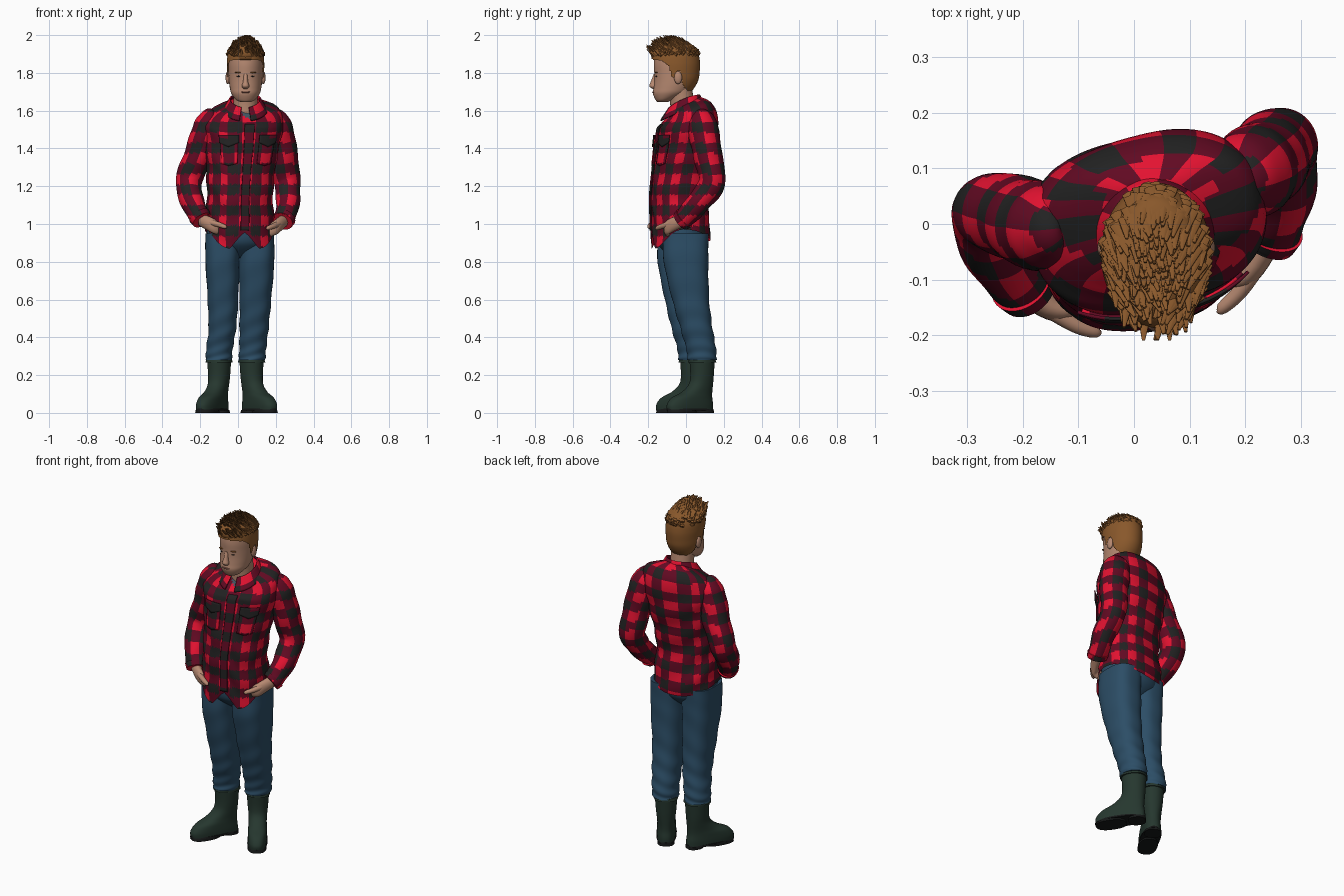
import bpy, bmesh, math, random
from mathutils import Vector, Matrix

if "Cube" in bpy.data.objects:
    bpy.data.objects.remove(bpy.data.objects["Cube"])
random.seed(4)
TAU = math.tau

def material(name, *rgb):
    m = bpy.data.materials.new(name)
    m.use_nodes = True
    m.diffuse_color = m.node_tree.nodes["Principled BSDF"].inputs["Base Color"].default_value = (*rgb, 1)
    return m

PLAID = [material("bright red", .77, .006, .03), material("dark red", .12, .003, .016),
         material("shirt black", .016, .016, .016), material("undershirt blue", .05, .09, .12)]
DENIM = material("denim blue", .025, .075, .133)
RUBBER, SOLE = material("boot green", .019, .038, .028), material("sole black", .008, .009, .009)
HAIR, SKIN = material("ginger hair", .25, .097, .024), material("skin", .47, .25, .165)
LIP = material("lip brown", .27, .11, .08)

def finish(name, bm, mats, thick=0):
    bmesh.ops.delete(bm, geom=[v for v in bm.verts if not v.link_faces], context='VERTS')
    bmesh.ops.recalc_face_normals(bm, faces=bm.faces)
    for f in bm.faces:
        f.smooth = True
    me = bpy.data.meshes.new(name)
    bm.to_mesh(me)
    bm.free()
    for m in mats:
        me.materials.append(m)
    me.set_sharp_from_angle(angle=math.radians(45))
    ob = bpy.data.objects.new(name, me)
    bpy.context.collection.objects.link(ob)
    if thick:
        mod = ob.modifiers.new("thickness", 'SOLIDIFY')
        mod.thickness, mod.offset = thick, 0
    return ob

def surface(name, f, nu, nv, mats, rule=lambda *_: 0, wrap=True, caps=(0, -1), thick=0):
    """Grid of f(u, v); rule(u, v, centre) picks a material, None leaves a gap."""
    bm = bmesh.new()
    cols = nu if wrap else nu + 1
    rows = [[bm.verts.new(f(i / nu, j / nv)) for i in range(cols)] for j in range(nv + 1)]
    for j in range(nv):
        for i in range(nu):
            k = (i + 1) % cols
            q = [rows[j][i], rows[j][k], rows[j + 1][k], rows[j + 1][i]]
            idx = rule((i + .5) / nu, (j + .5) / nv, sum((v.co for v in q), Vector()) / 4)
            if idx is not None:
                bm.faces.new(q).material_index = idx
    for end in caps if wrap else ():
        bm.faces.new(rows[end])
    return finish(name, bm, mats, thick)

def blend(keys, i, t):
    """Catmull-Rom between keys i and i+1."""
    p = [keys[max(0, min(len(keys) - 1, i + d))] for d in (-1, 0, 1, 2)]
    return [b + .5 * t * (c - a + t * (2*a - 5*b + 4*c - d + t * (3*(b - c) + d - a)))
            for a, b, c, d in zip(*p)]

def spline(keys, v):
    s = max(0, min(1, v)) * (len(keys) - 1)
    i = min(int(s), len(keys) - 2)
    return blend(keys, i, s - i)

def circle(a, p):
    """Unit circle point, squarer as p falls below one."""
    return [math.copysign(abs(w) ** p, w) for w in (math.sin(a), math.cos(a))]

def tube(name, keys, n, rows, mats, rule=lambda *_: 0, ref=None, wrinkle=0, square=1, caps=(0, -1)):
    """Loft through (x, y, z, rx, ry); rings lie flat, or across the path if ref is given."""
    def f(u, v):
        x, y, z, rx, ry = spline(keys, v)
        k = 1 + wrinkle * min(1, v * 1.5) * math.sin(v * 40 + 2.5 * math.sin(u * TAU))
        s, c = circle(u * TAU, square + (1 - square) * v)
        if ref is None:
            return Vector((x + rx * s * k, y - ry * c * k, z))
        t = Vector(spline(keys, v + .02)[:3]) - Vector(spline(keys, v - .02)[:3])
        across = t.cross(ref).normalized()
        return Vector((x, y, z)) + across.cross(t).normalized() * rx * s * k + across * ry * c * k
    return surface(name, f, n, rows, mats, rule, caps=caps)

def blob(name, loc, radii, mat):
    bm = bmesh.new()
    bmesh.ops.create_uvsphere(bm, u_segments=20, v_segments=12, radius=1,
                              matrix=Matrix.LocRotScale(loc, None, radii))
    finish(name, bm, [mat])

# Shirt body: rings of z, x, y, rx, ry, yaw
TORSO = [(.86, .01, -.03, .183, .153, .16), (1.0, .01, -.03, .181, .153, .17), (1.15, .01, -.04, .174, .146, .19),
         (1.3, .015, -.022, .183, .15, .21), (1.42, .02, -.003, .2, .155, .23), (1.52, .025, .008, .214, .152, .23),
         (1.57, .03, .016, .207, .133, .22), (1.602, .033, .016, .178, .11, .2), (1.625, .036, .015, .125, .09, .18),
         (1.645, .038, .01, .07, .07, .15)]

def body(a, z, off=0):
    i = max(k for k in range(len(TORSO) - 1) if TORSO[k][0] <= z or k == 0)
    _, x, y, rx, ry, yaw = blend(TORSO, i, (z - TORSO[i][0]) / (TORSO[i + 1][0] - TORSO[i][0]))
    s, c = circle(a, .84)
    p = Matrix.Rotation(yaw, 3, 'Z') @ Vector(((rx + off) * s, -(ry + off) * c, 0)) + Vector((x, y, z))
    p.z += .35 * p.y * max(0, min(1, (z - 1.5) / .1))
    return p

def hem(a):
    if a < .35:
        return .955 - .24 * a
    return min(.92 - .05 * math.cos(min(1, (a - .35) / 1.15) * math.pi),
               .94 + .03 * math.cos(max(0, (a - 1.5) / 1.64) * math.pi))

def plaid(a, z):
    return math.floor(a / TAU * 20 + .5) % 2 + math.floor(z / .055) % 2

def signed(u):
    return (u * TAU + math.pi) % TAU - math.pi

def shirt_rule(u, v, p):
    return 3 if abs(signed(u)) < (p.z - 1.555) * 6 else plaid(signed(u), p.z)

def shirt_point(u, v):
    low = hem(abs(signed(u)))
    return body(u * TAU, low + (1.645 - low) * v, .003 * math.sin(v * 30 + 4 * math.sin(u * TAU)))

surface("shirt_body", shirt_point, 100, 72, PLAID, shirt_rule, caps=(-1,))

def patch(name, a0, width, z0, z1, off, rule, point=0):
    """Thin cloth plate lying on the shirt; point drops the middle of its lower edge."""
    def f(u, v):
        low = z0 - point * (1 - abs(2 * u - 1))
        return body(a0 + width * u, low + (z1 - low) * v, off)
    surface(name, f, 12, max(6, int((z1 - z0) / .011)), PLAID,
            lambda u, v, p: rule(a0 + width * u, p.z), wrap=False, thick=.006)

patch("button_placket", -.08, .16, .965, 1.55, .006, lambda a, z: plaid(a + .314, z))
for side, lo in (("right", -.72), ("left", .22)):
    patch(side + "_pocket", lo, .5, 1.32, 1.45, .005, lambda a, z: plaid(a + .16, z), .012)
    patch(side + "_pocket_flap", lo - .02, .54, 1.43, 1.472, .011,
          lambda a, z: 2 if z < 1.455 else 1 + plaid(a, 0), .022)

# Open folded collar, starting and ending beside the throat
def collar(u, v):
    a = (2 * u - 1) * 2.9
    front = (1 - math.cos(a)) / 2
    r = .08 + (.024 + .024 * front) * v
    z = 1.65 + .035 * math.cos(a) + .012 * math.sin(a) ** 2 - (.05 + .02 * front) * v
    return Vector((.038 + r * math.sin(a), -.01 + r * math.cos(a), z))

surface("collar", collar, 63, 8, PLAID, lambda u, v, p: plaid(u * 2.8, v * .06 + .02), wrap=False, thick=.008)

# Sleeves, cuffs, hands and thumbs: x, y, z, radii
ARMS = {"right": [(-.12, -.01, 1.586, .02), (-.134, -.01, 1.573, .055), (-.15, -.006, 1.53, .077),
                  (-.175, -.002, 1.46, .08), (-.214, .012, 1.35, .076), (-.26, .018, 1.23, .07),
                  (-.243, -.05, 1.12, .063), (-.208, -.1, 1.05, .055), (-.19, -.122, 1.02, .048)],
        "left": [(.175, .07, 1.586, .02), (.187, .075, 1.573, .055), (.202, .086, 1.53, .078),
                 (.22, .098, 1.46, .081), (.243, .118, 1.35, .076), (.26, .138, 1.22, .07),
                 (.265, .07, 1.12, .063), (.25, 0, 1.04, .055), (.238, -.028, 1.015, .048)]}
HANDS = {"right": ([(-.19, -.12, 1.02, .034, .028), (-.15, -.15, 1.0, .036, .023),
                    (-.115, -.152, .98, .034, .02), (-.08, -.12, .955, .024, .014)],
                   [(-.15, -.155, 1.01, .016, .016), (-.105, -.182, .998, .014, .014),
                    (-.07, -.194, .985, .011, .011), (-.06, -.194, .98, .003, .003)]),
         "left": ([(.238, -.028, 1.015, .034, .028), (.215, -.075, .995, .036, .023),
                   (.19, -.098, .975, .034, .02), (.15, -.09, .95, .024, .014)],
                  [(.222, -.075, 1.005, .016, .016), (.19, -.122, .99, .014, .014),
                   (.158, -.152, .978, .011, .011), (.15, -.155, .975, .003, .003)])}

def sleeve_rule(u, v, p):
    return math.floor(u * 8) % 2 + math.floor(p.z / .055) % 2

for side, path in ARMS.items():
    keys, across = [k + k[3:] for k in path], Vector((1, 0, 0))
    tube(side + "_sleeve", keys, 40, 64, PLAID, sleeve_rule, across, .035)
    end = [[c + (.006 if n > 2 else 0) for n, c in enumerate(spline(keys, v))] for v in (.9, .95, 1)]
    tube(side + "_cuff", end, 32, 6, PLAID, sleeve_rule, across)
    for part, finger in zip(("_hand", "_thumb"), HANDS[side]):
        tube(side + part, finger, 20, 12, [SKIN], ref=Vector((0, 0, 1)))

# Jeans
hips = tube("jeans_hips", [(0, 0, 1.02, .172, .138), (0, 0, .92, .172, .136), (0, .005, .87, .14, .11),
                           (0, .01, .82, .05, .05)], 48, 14, [DENIM])
hips.location, hips.rotation_euler.z = (.008, -.025, 0), .14
LEGS = {"right": [(-.08, -.03, .95, .093, .12), (-.083, -.032, .8, .089, .118), (-.08, -.012, .6, .081, .1),
                  (-.083, .01, .45, .073, .087), (-.098, .032, .34, .07, .078), (-.102, .036, .28, .07, .076)],
        "left": [(.098, 0, .95, .092, .12), (.098, 0, .8, .094, .118), (.092, .025, .6, .084, .098),
                 (.085, .055, .45, .077, .085), (.078, .08, .34, .071, .079), (.074, .085, .28, .071, .077)]}
for side, keys in LEGS.items():
    tube("jeans_leg_" + side, keys, 48, 60, [DENIM], wrinkle=.03, square=.7)

# Rubber boots, modelled facing forward and then turned out
BOOT = [(0, -.076, .014, .05, .138), (0, -.076, .045, .052, .138), (0, -.064, .08, .051, .121),
        (0, -.033, .11, .049, .09), (0, -.008, .15, .051, .068), (0, 0, .2, .056, .064), (0, 0, .295, .063, .07)]
SLABS = {"boot_welt_": (-.076, .012, .022, .055, .142, SOLE), "boot_heel_": (.018, 0, .014, .046, .047, SOLE),
         "boot_tread_": (-.129, 0, .014, .052, .085, SOLE), "boot_rim_": (0, .268, .284, .066, .073, RUBBER)}
for side, x, y, turn in (("right", -.1, .036, -.5), ("left", .072, .085, .58)):
    parts = [tube("boot_" + side, BOOT, 40, 40, [RUBBER], square=.75)]
    for name, (cy, z0, z1, rx, ry, mat) in SLABS.items():
        parts.append(tube(name + side, [(0, cy, z, rx, ry) for z in (z0, z1)], 36, 1, [mat], square=.8))
    for ob in parts:
        ob.location, ob.rotation_euler.z = (x, y, 0), turn

# Neck, head and face
HEAD = [(.04, -.125, 1.645, .024, .025), (.04, -.115, 1.657, .05, .046), (.04, -.086, 1.69, .075, .089),
        (.04, -.07, 1.72, .083, .102), (.04, -.058, 1.76, .088, .11), (.04, -.055, 1.8, .09, .113),
        (.04, -.055, 1.85, .091, .115), (.04, -.055, 1.9, .084, .106), (.04, -.052, 1.94, .058, .08),
        (.04, -.05, 1.955, .02, .03)]
tube("head", HEAD, 48, 40, [SKIN])
tube("neck", [(.038, -.01, 1.56, .07, .072), (.04, -.02, 1.64, .064, .064), (.04, -.035, 1.74, .068, .064)],
     32, 10, [SKIN])
tube("nose", [(.04, -.16, 1.795, .01, .01), (.04, -.168, 1.755, .013, .018), (.04, -.173, 1.73, .02, .021),
              (.04, -.168, 1.716, .012, .01)], 16, 12, [SKIN])
for s in (-1, 1):
    blob("ear", (.04 + s * .094, -.042, 1.775), (.012, .021, .034), SKIN)
    blob("eye", (.04 + s * .036, -.156, 1.782), (.011, .007, .003), SOLE)
    blob("eyebrow", (.04 + s * .036, -.156, 1.802), (.02, .009, .004), HAIR)
blob("mouth", (.04, -.171, 1.698), (.025, .008, .005), LIP)

# Short hair on the sides and nape, with a sloping hairline of y, z
EDGE = [(-.2, 1.875), (-.13, 1.865), (-.09, 1.835), (-.075, 1.775), (-.06, 1.775), (-.05, 1.81), (-.03, 1.81),
        (-.015, 1.73), (.01, 1.705), (.2, 1.7)]

def hairline(u, v, p):
    for (y0, z0), (y1, z1) in zip(EDGE, EDGE[1:]):
        if y0 <= p.y < y1:
            return 0 if p.z > z0 + (z1 - z0) * (p.y - y0) / (y1 - y0) else None

tube("short_hair", [(x, y, z + .004, rx + .008, ry + .014) for x, y, z, rx, ry in HEAD], 96, 100, [HAIR],
     hairline, caps=(-1,))

# Swept up quiff: a soft mass covered with pointed locks
CENTRE, SIZE = Vector((.04, -.062, 1.902)), Vector((.092, .126, .064))
blob("quiff_mass", CENTRE, SIZE, HAIR)
bm = bmesh.new()
for _ in range(300):
    yaw, lift = random.uniform(0, TAU), random.uniform(-.1, 1.5)
    n = Vector((math.cos(yaw) * math.cos(lift), math.sin(yaw) * math.cos(lift), math.sin(lift)))
    way = Vector((random.uniform(-.2, .2) - n.x * .25, -.6, .3 * n.z + random.uniform(.1, .55)))
    if n.y < -.5:
        way = Vector((way.x, -.35, random.uniform(.15, .5)))
    size = random.uniform(.04, .07)
    place = CENTRE + n * SIZE * .96 + way.normalized() * size * .25
    bmesh.ops.create_cone(bm, cap_ends=True, segments=6, radius1=.013, radius2=.003, depth=size,
                          matrix=Matrix.LocRotScale(place, way.to_track_quat('Z', 'Y'), (1, .7, 1)))
for v in bm.verts:
    v.co.z, v.co.y = min(v.co.z, 2.0), max(v.co.y, -.21)
finish("quiff_locks", bm, [HAIR])
